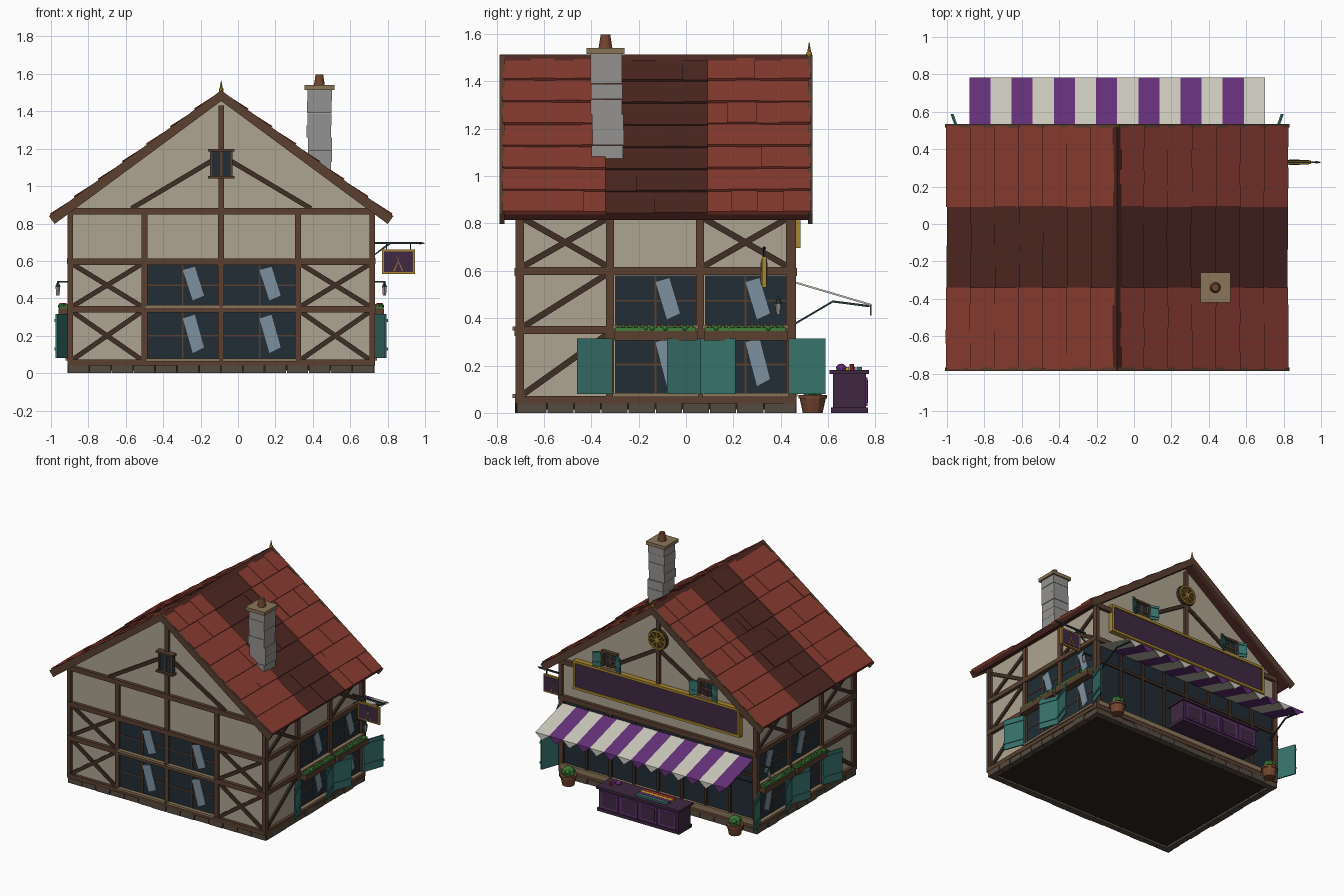
import bpy, bmesh, math, random
from mathutils import Vector as V, Matrix as M

if "Cube" in bpy.data.objects:
    bpy.data.objects.remove(bpy.data.objects["Cube"])

random.seed(4)
CX = -0.09                      # ridge line / house centre in x
COL = dict(plaster=(.42, .37, .28), timber=(.05, .027, .018), wood=(.10, .05, .03), tan=(.26, .18, .10),
           red=(.25, .045, .03), dark=(.075, .02, .015), glass=(.015, .026, .036), glint=(.2, .28, .35),
           teal=(.04, .17, .15), purple=(.13, .03, .19), cream=(.6, .58, .5), gold=(.4, .24, .03),
           plum=(.05, .022, .055), stone=(.3, .29, .28), base=(.09, .07, .05), green=(.05, .2, .04),
           clay=(.17, .06, .03), iron=(.02, .04, .035), floor=(.025, .016, .01), yellow=(.6, .4, .03),
           scarlet=(.5, .03, .03))
PARTS = {}


def bm_of(name, mat):
    return PARTS.setdefault(name, (bmesh.new(), mat))[0]


def prism(name, mat, pts, vec):
    bm = bm_of(name, mat)
    a = [bm.verts.new(p) for p in pts]
    b = [bm.verts.new(V(p) + V(vec)) for p in pts]
    n = len(a)
    bm.faces.new(a)
    bm.faces.new(b[::-1])
    for i in range(n):
        bm.faces.new((a[i], b[i], b[(i + 1) % n], a[(i + 1) % n]))


def box(name, mat, x0, x1, y0, y1, z0, z1):
    prism(name, mat, [(x0, y0, z0), (x1, y0, z0), (x1, y1, z0), (x0, y1, z0)], (0, 0, z1 - z0))


def cone(name, mat, c, r0, r1, h, n=12, rot=None):
    m = M.Translation(c) @ (rot or M.Identity(4)) @ M.Translation((0, 0, h / 2))
    bmesh.ops.create_cone(bm_of(name, mat), cap_ends=True, segments=n, radius1=r0, radius2=r1, depth=h, matrix=m)


def ball(name, mat, c, r, sz=1.0):
    bmesh.ops.create_icosphere(bm_of(name, mat), subdivisions=2, radius=r,
                               matrix=M.Translation(c) @ M.Diagonal((1, 1, sz, 1)))


# Wall coordinates: s along the wall, z up, d outward
WALL = dict(front=lambda s, z, d: V((s, -.70 - d, z)), back=lambda s, z, d: V((s, .445 + d, z)),
            right=lambda s, z, d: V((.71 + d, s, z)), left=lambda s, z, d: V((-.89 - d, s, z)))


def shape(name, mat, w, pts, d0, d1):
    f = WALL[w]
    prism(name, mat, [f(s, z, d0) for s, z in pts], f(0, 0, d1) - f(0, 0, d0))


def rect(name, mat, w, s0, s1, z0, z1, d0, d1):
    shape(name, mat, w, [(s0, z0), (s1, z0), (s1, z1), (s0, z1)], d0, d1)


def beam(name, mat, w, p, q, t, d0, d1):
    p, q = V(p), V(q)
    n = (q - p).orthogonal().normalized() * t / 2
    shape(name, mat, w, [p + n, q + n, q - n, p - n], d0, d1)


def window(w, s0, s1, z0, z1, bar=.008, glint=True):
    rect(w + "_window_glass", "glass", w, s0, s1, z0, z1, -.01, .004)
    sm, zm, W, H = (s0 + s1) / 2, (z0 + z1) / 2, s1 - s0, z1 - z0
    beam(w + "_window_bars", "wood", w, (sm, z0), (sm, z1), bar, 0, .008)
    beam(w + "_window_bars", "wood", w, (s0, zm), (s1, zm), bar, 0, .008)
    rect(w + "_window_sill", "tan", w, s0 - .01, s1 + .01, z0 - .012, z0 + .004, 0, .032)
    if glint:
        at = lambda u, v: (s0 + W * u, z0 + H * v)
        shape(w + "_window_glint", "glint", w, [at(.50, .87), at(.67, .95), at(.80, .25), at(.64, .13)], .004, .01)


def cross(w, s0, s1, z0, z1):
    beam(w + "_braces", "timber", w, (s0, z0), (s1, z1), .026, 0, .013)
    beam(w + "_braces", "timber", w, (s0, z1), (s1, z0), .026, 0, .012)


def shutter(w, s, ds, z0, z1, d=.055):
    f = WALL[w]
    pts = [f(s, z0, .02), f(s + ds, z0, .02 + d), f(s + ds, z0, .03 + d), f(s, z0, .03)]
    prism(w + "_shutters", "teal", pts, (0, 0, z1 - z0))
    for v in (.18, .82):         # cross battens
        z = z0 + (z1 - z0) * v
        q = [f(s, z, .03), f(s + ds, z, .03 + d), f(s + ds, z, .036 + d), f(s, z, .036)]
        prism(w + "_shutters", "teal", q, (0, 0, .016))


# Body, floor and stone footing
prism("plaster_walls", "plaster", [(-.89, -.70, .04), (.71, -.70, .04), (.71, -.70, .87), (CX, -.70, 1.46),
                                   (-.89, -.70, .87)], (0, 1.145, 0))
box("floor", "floor", -.88, .70, -.69, .435, .015, .045)
for w, a, b, n in (("front", -.91, .73, 14), ("back", -.91, .73, 14), ("left", -.70, .445, 10), ("right", -.70, .445, 10)):
    for i in range(n):
        l = (b - a) / n
        rect("footing_stones", "base", w, a + l * i, a + l * (i + 1) - .004, 0, .042, -.03, .012 + random.random() * .01)
    rect(w + "_timbers", "wood", w, a, b, .04, .072, 0, .022)

# Front and back gables
for w in ("front", "back"):
    nm = w + "_timbers"
    for s in (-.897, .717):
        beam(nm, "wood", w, (s, .04), (s, .87), .03, 0, .02)
    for z, t in ((.595, .035), (.865, .035)):
        beam(nm, "wood", w, (-.91, z), (.73, z), t, 0, .024)
    beam(nm, "wood", w, (CX, .87), (CX, 1.43), .03, 0, .018)
    for k in (-1, 1):
        beam(w + "_braces", "timber", w, (CX + .48 * k, .88), (CX, 1.165), .026, 0, .015)
beam("front_timbers", "wood", "front", (-.91, .342), (.73, .342), .035, 0, .024)
for s in (-.5, CX, .32):
    beam("front_timbers", "wood", "front", (s, .04), (s, .87), .032, 0, .019)
for z0, z1 in ((.075, .325), (.36, .58)):
    cross("front", -.88, -.52, z0, z1)
    cross("front", .34, .70, z0, z1)
    window("front", -.484, -.106, z0, z1)
    window("front", -.074, .304, z0, z1)
# Attic window
rect("attic_window", "glass", "front", CX - .06, CX + .06, 1.045, 1.19, 0, .026)
for z in (1.04, 1.185):
    rect("attic_sill", "wood", "front", CX - .07, CX + .07, z, z + .014, 0, .045)
for s in (-.055, 0, .055):
    beam("attic_bars", "wood", "front", (CX + s, 1.05), (CX + s, 1.19), .012, .02, .032)

# Side walls, alike left and right
for w in ("left", "right"):
    nm = w + "_timbers"
    for s in (-.70, -.32, .06, .44):
        beam(nm, "wood", w, (s, .04), (s, .86), .034, 0, .019)
    for z in (.35, .60):
        beam(nm, "wood", w, (-.72, z), (.465, z), .034, 0, .024)
    cross(w, -.685, -.335, .62, .82)
    cross(w, .077, .425, .62, .82)
    beam(w + "_braces", "timber", w, (-.685, .365), (-.335, .585), .026, 0, .013)
    beam(w + "_braces", "timber", w, (-.685, .08), (-.335, .33), .026, 0, .013)
    for a in (-.30, .08):
        window(w, a, a + .343, .367, .58)
        window(w, a, a + .343, .08, .33)
        shutter(w, a - .01, -.15, .08, .315)
        shutter(w, a + .353, .155, .08, .315)
        rect(w + "_flower_boxes", "wood", w, a - .005, a + .348, .305, .345, .018, .07)
        rect(w + "_flower_leaves", "green", w, a, a + .343, .34, .36, .022, .066)
        for i in range(12):
            p = WALL[w](a + .02 + i * .0275, .358, .03 + .03 * random.random())
            ball(w + "_flower_leaves", "green", p, .013)
            if i % 3 == 0:
                ball(w + "_flowers", "scarlet", p + V((0, 0, .012)), .006)
    # lantern
    beam(w + "_lantern_arm", "iron", w, (.385, .488), (.395, .488), .008, 0, .078)
    c = WALL[w](.39, .415, .073)
    cone(w + "_lantern", "stone", c, .010, .014, .045, 6)
    cone(w + "_lantern_cap", "iron", c + V((0, 0, .045)), .017, .003, .03, 6)

# Shopfront
rect("shop_glass", "glass", "back", -.87, .69, .10, .58, 0, .006)
rect("shop_stall_board", "tan", "back", -.89, .71, .07, .105, 0, .025)
for i in range(9):
    s = -.88 + i * .1975
    beam("shop_mullions", "timber", "back", (s, .1), (s, .58), .022, 0, .018)
beam("shop_mullions", "timber", "back", (-.88, .43), (.70, .43), .02, 0, .018)
# Sign board with gilt frame
rect("shop_sign", "plum", "back", -.77, .59, .705, .90, 0, .03)
for a, b in (((-.78, .705), (.60, .705)), ((-.78, .90), (.60, .90)), ((-.77, .70), (-.77, .905)), ((.59, .70), (.59, .905))):
    beam("shop_sign_frame", "gold", "back", a, b, .018, 0, .038)
# Small shuttered gable windows
for s in (CX - .4, CX + .4):
    window("back", s - .055, s + .055, .92, 1.03, .01, False)
    for k in (-1, 1):
        beam("gable_window_frame", "wood", "back", (s + .055 * k, .91), (s + .055 * k, 1.04), .014, 0, .022)
        shutter("back", s + .06 * k, .055 * k, .92, 1.03, .025)
    rect("gable_window_frame", "wood", "back", s - .065, s + .065, 1.025, 1.04, 0, .025)
# Round gilt emblem
pt = lambda i, r: (CX + r * math.cos(i * math.pi / 8), 1.24 + r * math.sin(i * math.pi / 8))
shape("emblem_disc", "timber", "back", [pt(i, .078) for i in range(16)], 0, .022)
for i in range(16):
    beam("emblem_ring", "gold", "back", pt(i, .066), pt(i + 1, .066), .012, .02, .032)
for i in range(0, 8, 2):
    beam("emblem_spokes", "gold", "back", pt(i, .055), pt(i + 8, .055), .01, .02, .03)

# Roof: three bays of overlapping courses each side
for k in (-1, 1):
    def rp(t, n, y):
        return V((CX + k * (.90 * t + .59 * n), y, 1.485 - .655 * t + .807 * n))
    prism("roof_deck", "dark", [rp(0, -.02, -.77), rp(1, -.02, -.77), rp(1, .01, -.77), rp(0, .01, -.77)], (0, 1.29, 0))
    for y0, y1, mat, lift in ((-.775, -.34, "red", .008), (-.34, .09, "dark", 0), (.09, .525, "red", .008)):
        for r in range(7):
            ys = [y0] + sorted(y0 + (y1 - y0) * (j + random.uniform(-.25, .25)) / 4 for j in (1, 2, 3)) + [y1]
            for a, b in zip(ys, ys[1:]):
                h = lift + .012 + random.random() * .005
                prism("roof_tiles_" + mat, mat, [rp(r / 7, 0, a), rp((r + 1) / 7, 0, a), rp((r + 1) / 7, h + .004, a),
                                                 rp(r / 7, h - .006, a)], (0, b - a, 0))
    for y in (-.787, .515):
        prism("barge_boards", "wood", [V((CX, y, 1.455)), rp(1.01, -.032, y), rp(1.01, .02, y), V((CX, y, 1.512))], (0, .02, 0))
prism("ridge_cap", "dark", [(CX - .025, -.785, 1.487), (CX, -.785, 1.514), (CX + .025, -.785, 1.487)], (0, 1.315, 0))
cone("finial", "gold", (CX, .52, 1.49), .014, .001, .075, 8)
ball("finial", "gold", (CX, .52, 1.515), .013)

# Chimney of uneven stone blocks
for i in range(8):
    z, o, g = 1.0 + i * .065, -.0015 * i, random.uniform(-.005, .005)
    box("chimney_stones", "stone", .37 + g, .50 + g, -.395 + o + g, -.262 + o + g, z, z + .064)
box("chimney_cap", "tan", .355, .515, -.42, -.26, 1.515, 1.54)
cone("chimney_pot", "clay", (.435, -.34, 1.54), .029, .02, .058, 12)

# Striped awning with pointed valance and folding arms
for i in range(14):
    a = -.88 + i * 1.58 / 14
    b, m = a + 1.58 / 14, ("purple", "cream")[i % 2]
    prism("awning_" + m, m, [(a, .46, .555), (a, .782, .46), (a, .782, .452), (a, .46, .547)], (b - a, 0, 0))
    prism("awning_" + m, m, [(a, .776, .46), (b, .776, .46), ((a + b) / 2, .776, .412)], (0, .007, 0))
for x in (-.86, .67):
    for (y0, z0), (y1, z1) in (((.45, .375), (.62, .475)), ((.62, .475), (.775, .455))):
        prism("awning_arms", "iron", [(x, y0, z0), (x, y1, z1), (x, y1, z1 - .009), (x, y0, z0 - .009)], (.01, 0, 0))

# Hanging sign on a bracket
box("sign_bracket", "iron", .72, .985, .325, .335, .69, .701)
cone("sign_bracket", "iron", (.97, .33, .695), .008, .001, .03, 8, M.Rotation(math.pi / 2, 4, 'Y'))
prism("sign_bracket", "iron", [(.72, .326, .63), (.73, .326, .63), (.82, .326, .692), (.80, .326, .692)], (0, .008, 0))
box("hanging_sign_frame", "gold", .77, .945, .321, .339, .53, .66)
box("hanging_sign_panel", "plum", .78, .935, .318, .342, .54, .65)
for x in (.79, .92):
    box("sign_chains", "iron", x, x + .006, .327, .333, .655, .695)
for k in (-1, 1):               # crossed gilt blades
    x = .857
    prism("sign_blades", "gold", [(x - .027 * k, .315, .545), (x - .02 * k, .315, .545), (x + .015 * k, .315, .635)], (0, .03, 0))

# Counter with panels and goods
box("counter", "plum", -.47, .19, .62, .76, 0, .17)
box("counter_top", "plum", -.485, .205, .605, .772, .165, .182)
for i in range(4):
    x = -.45 + i * .16
    box("counter_panel_frames", "purple", x, x + .14, .755, .766, .03, .15)
    box("counter_panels", "plum", x + .012, x + .128, .755, .768, .042, .138)
box("counter_plinth", "plum", -.48, .20, .612, .768, 0, .022)
ball("pin_cushion", "purple", (.10, .655, .19), .022, .8)
cone("thread_spool", "scarlet", (.13, .70, .182), .01, .01, .024, 10)
for j, m in enumerate(("scarlet", "yellow", "purple", "teal")):
    box("cloth_" + m, m, -.36, -.10, .635 + j * .028, .66 + j * .028, .18, .194)

# Potted shrubs
for x in (CX - .69, CX + .69):
    cone("pots", "clay", (x, .535, 0), .042, .055, .062)
    cone("pots", "clay", (x, .535, .06), .06, .06, .016)
    ball("shrubs", "green", (x, .535, .095), .044)
    for i in range(6):
        ball("shrubs", "green", (x + .03 * math.cos(i), .535 + .03 * math.sin(i), .09 + .008 * (i % 3)), .02)

# Turn the collected parts into objects
mats = {}
for k, c in COL.items():
    mats[k] = bpy.data.materials.new(k)
    mats[k].diffuse_color = (*c, 1)
for name, (bm, mat) in PARTS.items():
    bmesh.ops.recalc_face_normals(bm, faces=bm.faces)
    me = bpy.data.meshes.new(name)
    bm.to_mesh(me)
    bm.free()
    me.materials.append(mats[mat])
    bpy.context.collection.objects.link(bpy.data.objects.new(name, me))

for m in bpy.data.materials:
    if m.users and not m.is_grease_pencil:
        m.use_nodes = True
        m.node_tree.nodes["Principled BSDF"].inputs["Base Color"].default_value = m.diffuse_color
